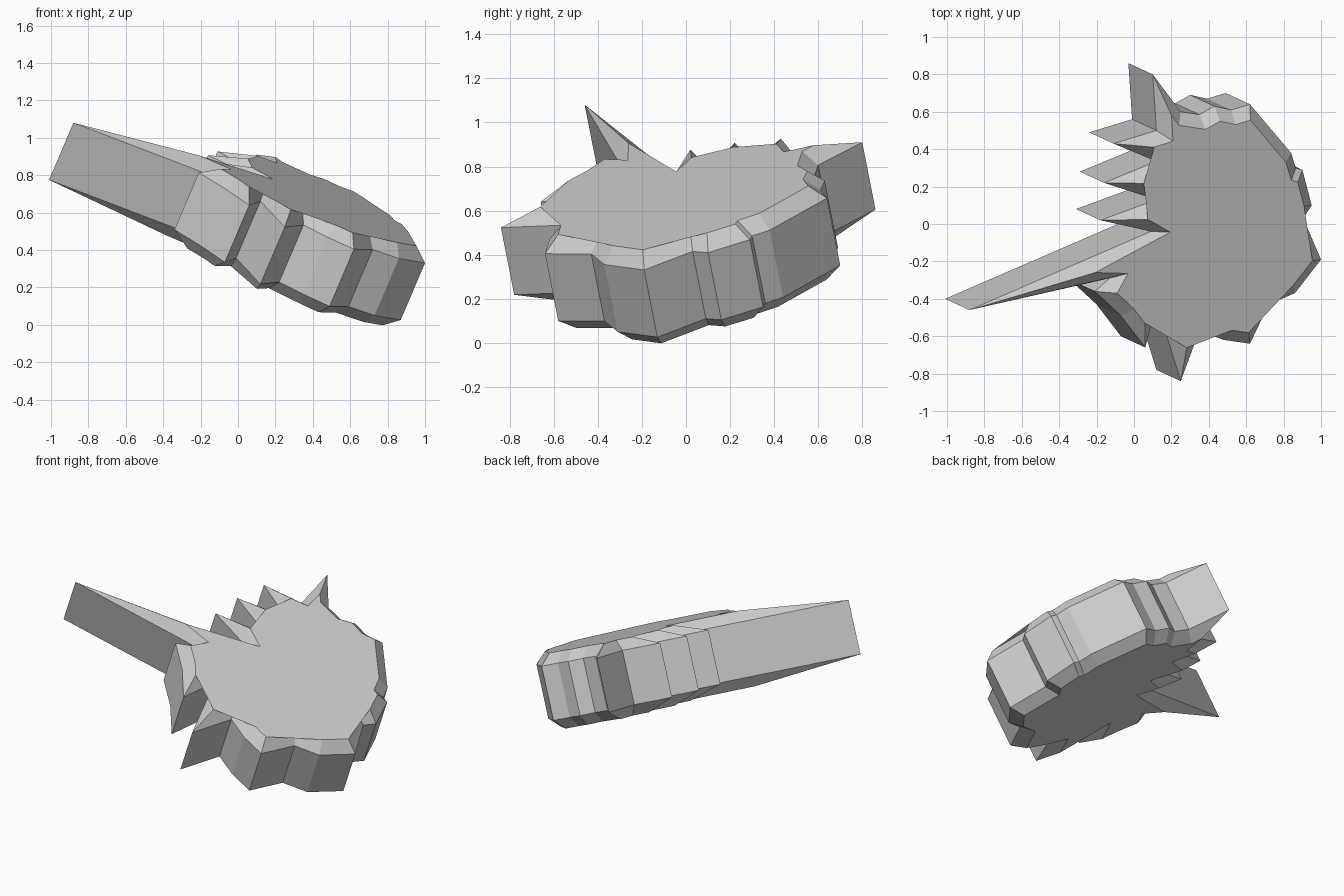
import bpy, bmesh
from mathutils import Vector

if "Cube" in bpy.data.objects:
    bpy.data.objects.remove(bpy.data.objects["Cube"])

# Tilted slab: rim plane z = A + B*x + C*y, extruded along its normal
A, B, C = 0.795, -0.427, 0.197
NORMAL = Vector((-B, -C, 1)).normalized()
DEPTH, BEVEL = 0.337, 0.066

# Spiky outline of the upper rim, seen from above, counter-clockwise
OUTLINE = [
    (0.10, 0.80), (0.12, 0.50), (-0.11, 0.43), (0.12, 0.335),      # top spike, tooth
    (-0.16, 0.22), (0.12, 0.13), (-0.18, 0.02), (0.09, -0.04),     # side teeth
    (-0.88, -0.46), (-0.13, -0.29), (-0.21, -0.36), (-0.07, -0.49),  # long spike
    (0.06, -0.66), (0.12, -0.42), (0.25, -0.84), (0.35, -0.57),    # lower spikes
    (0.48, -0.62), (0.62, -0.64), (0.72, -0.43), (0.86, -0.37),    # rounded side
    (1.00, -0.19), (0.905, 0.03), (0.95, 0.10), (0.90, 0.29),
    (0.865, 0.30), (0.84, 0.38), (0.62, 0.64), (0.52, 0.61),
    (0.43, 0.63), (0.35, 0.585), (0.25, 0.60),
]


def inset(points, dist):
    """Mitred inset inside the slab plane, limited at sharp corners."""
    result = []
    for i, p in enumerate(points):
        t0 = (p - points[i - 1]).normalized()
        t1 = (points[(i + 1) % len(points)] - p).normalized()
        n0, n1 = NORMAL.cross(t0), NORMAL.cross(t1)
        mid = (n0 + n1).normalized()
        convex = t0.cross(t1).dot(NORMAL) > 0
        length = min(dist / max(mid.dot(n0), 0.05), 0.85 if convex else 0.085)
        result.append(p + mid * length)
    return result


rim = [Vector((x, y, A + B * x + C * y)) for x, y in OUTLINE]
inner = inset(rim, BEVEL)
levels = [
    [p - NORMAL * (DEPTH + BEVEL) for p in inner],
    [p - NORMAL * DEPTH for p in rim],
    rim,
    [p + NORMAL * BEVEL for p in inner],
]

# Walls, bevels and the two flat caps
bm = bmesh.new()
rings = [[bm.verts.new(p) for p in level] for level in levels]
count = len(OUTLINE)
for low, high in zip(rings, rings[1:]):
    for i in range(count):
        j = (i + 1) % count
        bm.faces.new((low[i], low[j], high[j], high[i]))
caps = [bm.faces.new(rings[0][::-1]), bm.faces.new(rings[-1])]
bmesh.ops.triangulate(bm, faces=caps)

mesh = bpy.data.meshes.new("spiked_slab")
bm.to_mesh(mesh)
bm.free()
slab = bpy.data.objects.new("spiked_slab", mesh)
bpy.context.collection.objects.link(slab)
